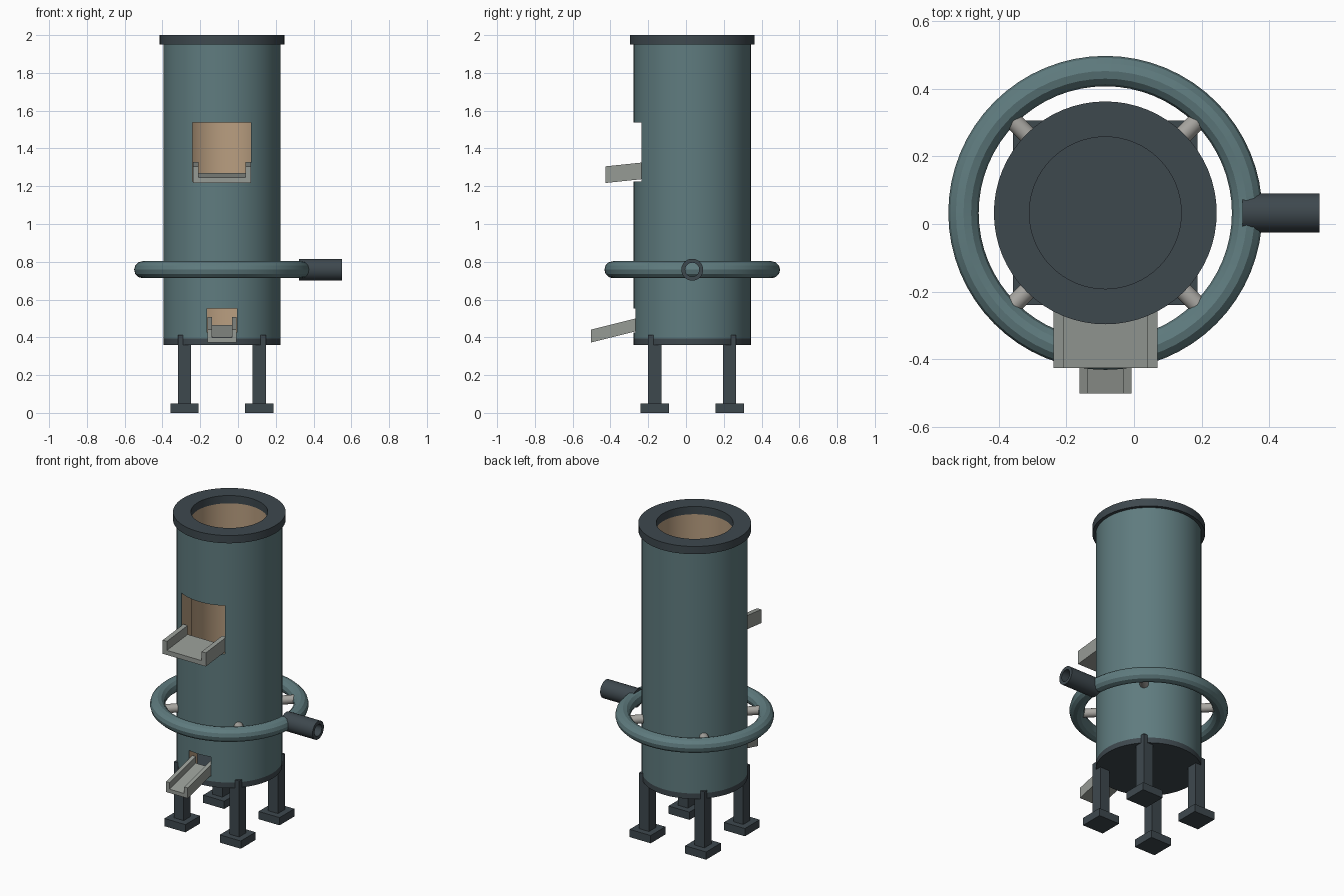
import bpy, bmesh, math
from mathutils import Vector, Matrix

if "Cube" in bpy.data.objects:
    bpy.data.objects.remove(bpy.data.objects["Cube"])

CX, CY = -0.085, 0.033          # axis of the furnace body
RING_Z = 0.758
SEG = 64


def material(name, rgb):
    m = bpy.data.materials.new(name)
    m.diffuse_color = (*rgb, 1)
    m.use_nodes = True
    m.node_tree.nodes["Principled BSDF"].inputs["Base Color"].default_value = m.diffuse_color
    return m


TEAL = material("teal paint", (0.115, 0.200, 0.212))
DARK = material("dark iron", (0.048, 0.065, 0.076))
TAN = material("tan firebrick", (0.485, 0.342, 0.216))
GREY = material("grey steel", (0.305, 0.325, 0.300))
PALE = material("pale nozzle steel", (0.390, 0.380, 0.355))


def add(name, bm, mat, matrix=Matrix()):
    bmesh.ops.recalc_face_normals(bm, faces=bm.faces)
    me = bpy.data.meshes.new(name)
    bm.to_mesh(me)
    bm.free()
    me.transform(matrix)
    me.materials.append(mat)
    ob = bpy.data.objects.new(name, me)
    bpy.context.collection.objects.link(ob)
    return ob


def lathe(name, profile, mat, matrix, seg=SEG):
    """Revolve a closed (radius, height) outline around local z."""
    bm = bmesh.new()
    rings = [[bm.verts.new((r * math.cos(2 * math.pi * i / seg),
                            r * math.sin(2 * math.pi * i / seg), z))
              for r, z in profile] for i in range(seg)]
    n = len(profile)
    for i in range(seg):
        a, b = rings[i], rings[(i + 1) % seg]
        for j in range(n):
            k = (j + 1) % n
            bm.faces.new((a[j], b[j], b[k], a[k]))
    return add(name, bm, mat, matrix)


def tube(name, r_in, r_out, z0, z1, mat, matrix, seg=SEG):
    return lathe(name, [(r_in, z0), (r_out, z0), (r_out, z1), (r_in, z1)],
                 mat, matrix, seg)


def cylinder(name, r, z0, z1, mat, matrix, seg=SEG):
    bm = bmesh.new()
    bmesh.ops.create_cone(bm, cap_ends=True, segments=seg, radius1=r, radius2=r,
                          depth=z1 - z0,
                          matrix=Matrix.Translation((0, 0, (z0 + z1) / 2)))
    return add(name, bm, mat, matrix)


def box(name, lo, hi, mat):
    lo, hi = Vector(lo), Vector(hi)
    bm = bmesh.new()
    bmesh.ops.create_cube(bm, size=1)
    return add(name, bm, mat, Matrix.Translation((lo + hi) / 2)
               @ Matrix.Diagonal((*(hi - lo), 1)))


def cut(ob, cutter):
    mod = ob.modifiers.new("opening", "BOOLEAN")
    mod.operation, mod.solver, mod.object = "DIFFERENCE", "EXACT", cutter
    bpy.context.view_layer.objects.active = ob
    bpy.ops.object.modifier_apply(modifier=mod.name)


def spout(name, half, wall, side, y0, y1, z_front, angle):
    """U-shaped channel running in y, rising by angle towards the body."""
    outline = [(-half, 0), (half, 0), (half, side), (half - wall, side),
               (half - wall, wall), (wall - half, wall), (wall - half, side),
               (-half, side)]
    rise = (y1 - y0) * math.tan(angle)
    bm = bmesh.new()
    front = [bm.verts.new((CX + x, y0, z_front + z)) for x, z in outline]
    back = [bm.verts.new((CX + x, y1, z_front + z + rise)) for x, z in outline]
    bm.faces.new(front)
    bm.faces.new(back)
    for i in range(8):
        j = (i + 1) % 8
        bm.faces.new((front[i], front[j], back[j], back[i]))
    return add(name, bm, GREY)


axis = Matrix.Translation((CX, CY, 0))

# Body: painted shell, brick lining, base plate and top rim
shell = tube("shell", 0.305, 0.31, 0.395, 1.95, TEAL, axis)
lining = tube("lining", 0.225, 0.3045, 0.395, 1.95, TAN, axis)
cylinder("base_plate", 0.31, 0.36, 0.395, DARK, axis)
tube("top_rim", 0.225, 0.33, 1.95, 2.0, DARK, axis)

# Charging door and tap hole cut through the front wall
for half, z0, z1 in ((0.155, 1.225, 1.537), (0.079, 0.425, 0.552)):
    cutter = box("opening_cutter", (CX - half, CY - 0.5, z0),
                 (CX + half, CY, z1), TAN)
    cutter.hide_render = True
    cut(shell, cutter)
    cut(lining, cutter)
    bpy.data.objects.remove(cutter)

# Channels below the two openings
spout("door_spout", 0.154, 0.03, 0.088, -0.427, -0.215, 1.217, math.radians(6))
spout("tap_spout", 0.077, 0.025, 0.068, -0.502, -0.235, 0.373, math.radians(14))

# Air ring around the body with its inlet pipe
circle = [(0.42 + 0.045 * math.cos(math.pi * k / 6),
           0.045 * math.sin(math.pi * k / 6)) for k in range(12)]
lathe("air_ring", circle, TEAL, Matrix.Translation((CX, CY, RING_Z)))
tube("inlet_pipe", 0.037, 0.058, 0.322, 0.55, DARK,
     Matrix.Translation((0, CY, RING_Z)) @ Matrix.Rotation(math.pi / 2, 4, "Y"), 32)

# Nozzles and legs on the four diagonals
for sx in (-1, 1):
    for sy in (-1, 1):
        turn = Matrix.Rotation(math.atan2(sy, sx), 4, "Z")
        cylinder("air_nozzle", 0.027, 0.29, 0.41, PALE,
                 Matrix.Translation((CX, CY, RING_Z)) @ turn
                 @ Matrix.Rotation(math.pi / 2, 4, "Y"), 16)
        x, y = CX + sx * 0.198, CY + sy * 0.198
        box("leg", (x - 0.035, y - 0.035, 0.05), (x + 0.035, y + 0.035, 0.36), DARK)
        # Outer corner of the leg clasping the plate edge
        a, b = CX + sx * 0.205, CY + sy * 0.205
        c, d = CX + sx * 0.233, CY + sy * 0.233
        box("leg_lug", (min(a, c), min(b, d), 0.36),
            (max(a, c), max(b, d), 0.412), DARK)
        box("foot", (x - 0.075, y - 0.075, 0), (x + 0.075, y + 0.075, 0.05), DARK)

# Soft shading on round parts, sharp edges kept
for ob in bpy.data.objects:
    ob.select_set(True)
bpy.context.view_layer.objects.active = shell
bpy.ops.object.shade_smooth_by_angle(angle=math.radians(25))
